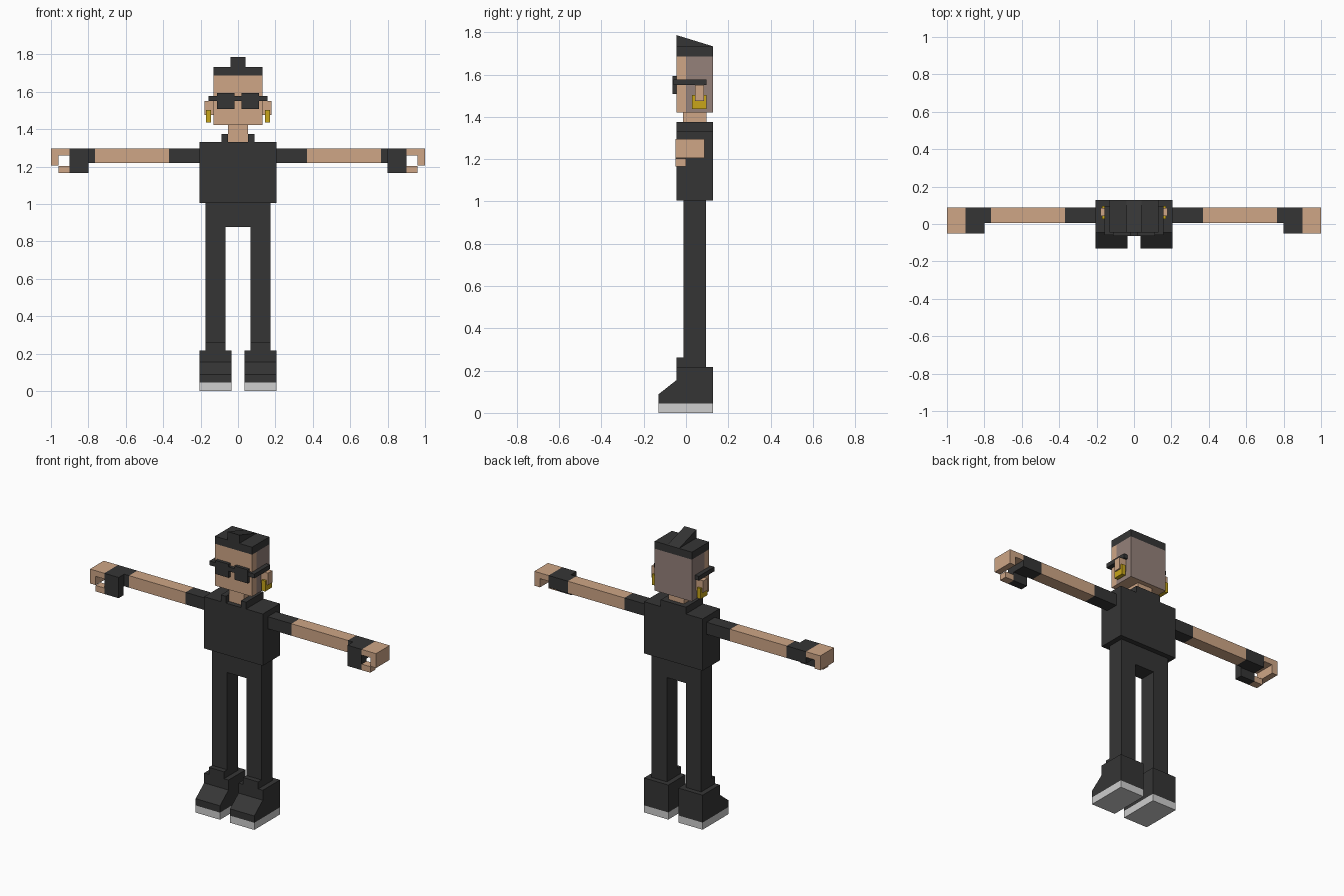
import bpy, bmesh

if "Cube" in bpy.data.objects:
    bpy.data.objects.remove(bpy.data.objects["Cube"])


def material(name, rgb):
    m = bpy.data.materials.new(name)
    m.diffuse_color = (*rgb, 1)
    m.use_nodes = True
    m.node_tree.nodes["Principled BSDF"].inputs["Base Color"].default_value = m.diffuse_color
    return m


DARK = material("charcoal", (0.036, 0.036, 0.036))
SKIN = material("skin", (0.62, 0.38, 0.24))
SHAVED = material("shaved_hair", (0.30, 0.22, 0.195))
GOLD = material("gold", (0.58, 0.38, 0.01))
SOLE = material("sole_grey", (0.62, 0.62, 0.62))


def prism(name, mat, x0, x1, profile):
    """Extrude a (y, z) side profile from x0 to x1."""
    bm = bmesh.new()
    face = bm.faces.new([bm.verts.new((x0, y, z)) for y, z in profile])
    ext = bmesh.ops.extrude_face_region(bm, geom=[face])["geom"]
    bmesh.ops.translate(bm, vec=(x1 - x0, 0, 0),
                        verts=[v for v in ext if isinstance(v, bmesh.types.BMVert)])
    bmesh.ops.recalc_face_normals(bm, faces=bm.faces)
    mesh = bpy.data.meshes.new(name)
    bm.to_mesh(mesh)
    bm.free()
    mesh.materials.append(mat)
    ob = bpy.data.objects.new(name, mesh)
    bpy.context.collection.objects.link(ob)
    return ob


def box(name, mat, x0, x1, y0, y1, z0, z1):
    return prism(name, mat, x0, x1, [(y0, z0), (y1, z0), (y1, z1), (y0, z1)])


F, B = -0.045, 0.127     # front and back of torso and head

# Torso, hips and neck
box("torso", DARK, -0.205, 0.205, F, B, 1.005, 1.332)
box("hips", DARK, -0.173, 0.173, -0.012, 0.095, 0.877, 1.005)
box("neck", SKIN, -0.053, 0.053, -0.015, 0.097, 1.332, 1.422)
box("collar_back", DARK, -0.053, 0.053, 0.097, B, 1.332, 1.375)

# Head: front part is skin, sides and back behind the split are shaved
head = box("head", SKIN, -0.13, 0.13, F, B, 1.422, 1.687)
head.data.materials.append(SHAVED)
bm = bmesh.new()
bm.from_mesh(head.data)
bmesh.ops.bisect_plane(bm, geom=bm.verts[:] + bm.edges[:] + bm.faces[:],
                       plane_co=(0, 0, 0), plane_no=(0, 1, 0))
for f in bm.faces:
    f.normal_update()
    if f.calc_center_median().y > 0 and abs(f.normal.z) < 0.5:
        f.material_index = 1
bm.to_mesh(head.data)
bm.free()

# Hair cap and sloped crest
box("hair_cap", DARK, -0.13, 0.13, F, B, 1.687, 1.734)
prism("hair_crest", DARK, -0.041, 0.041, [(F, 1.734), (B, 1.734), (F, 1.787)])
box("glasses_bridge", DARK, -0.02, 0.02, -0.065, F, 1.55, 1.577)

for side, s in (("right", -1), ("left", 1)):
    def part(name, mat, x0, x1, *dims):
        return box(f"{side}_{name}", mat, *sorted((s * x0, s * x1)), *dims)

    def shape(name, mat, x0, x1, profile):
        return prism(f"{side}_{name}", mat, *sorted((s * x0, s * x1)), profile)

    # Collar, glasses, ear and earring
    part("collar", DARK, 0.053, 0.088, F, B, 1.332, 1.375)
    part("lens", DARK, 0.02, 0.113, -0.065, F, 1.508, 1.594)
    part("glasses_hinge", DARK, 0.113, 0.157, -0.06, F, 1.55, 1.577)
    part("glasses_temple", DARK, 0.13, 0.157, F, 0.097, 1.55, 1.577)
    part("ear", SKIN, 0.13, 0.18, 0.042, 0.085, 1.475, 1.55)
    shape("earring", GOLD, 0.145, 0.171,
          [(0.028, 1.437), (0.097, 1.437), (0.097, 1.503), (0.085, 1.503),
           (0.085, 1.475), (0.042, 1.475), (0.042, 1.503), (0.028, 1.503)])

    # Arm
    part("sleeve", DARK, 0.205, 0.37, 0.005, 0.087, 1.22, 1.296)
    part("forearm", SKIN, 0.37, 0.765, 0.005, 0.087, 1.22, 1.296)
    part("glove_cuff", DARK, 0.765, 0.80, 0.005, 0.087, 1.22, 1.296)
    # Gloved palm with thumb base, then bare fingers curling down
    part("palm", DARK, 0.80, 0.90, -0.05, 0.087, 1.22, 1.296)
    part("thumb_base", DARK, 0.80, 0.90, -0.05, 0.0, 1.165, 1.22)
    part("finger_top", SKIN, 0.90, 1.0, -0.05, 0.087, 1.26, 1.296)
    part("finger_tip", SKIN, 0.96, 1.0, -0.05, 0.087, 1.205, 1.26)
    part("thumb_tip", SKIN, 0.90, 0.96, -0.05, 0.0, 1.165, 1.203)

    # Leg and shoe
    part("leg", DARK, 0.067, 0.173, -0.012, 0.095, 0.215, 0.877)
    part("shoe_tongue", DARK, 0.067, 0.173, F, -0.012, 0.215, 0.262)
    shape("shoe", DARK, 0.035, 0.205,
          [(-0.13, 0.045), (B, 0.045), (B, 0.218), (F, 0.218),
           (F, 0.155), (-0.13, 0.088)])
    part("shoe_sole", SOLE, 0.035, 0.205, -0.13, B, 0.0, 0.045)
